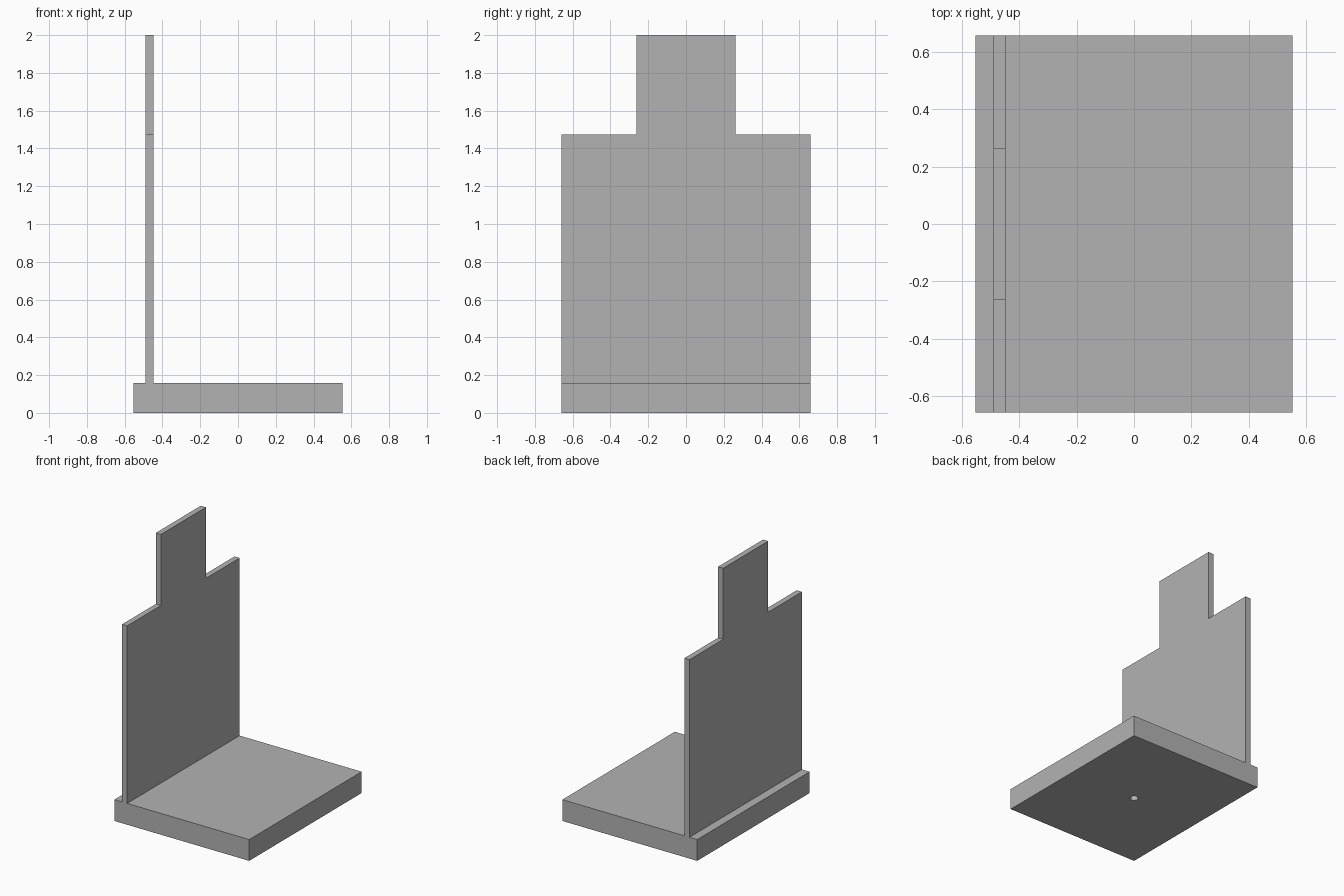
import bpy, bmesh

if "Cube" in bpy.data.objects:
    bpy.data.objects.remove(bpy.data.objects["Cube"])

U = 2 / 38  # one design unit; the whole stand is 38 units tall

grey = bpy.data.materials.new("plain grey")
grey.diffuse_color = (0.45, 0.45, 0.45, 1)
grey.use_nodes = True
grey.node_tree.nodes["Principled BSDF"].inputs["Base Color"].default_value = grey.diffuse_color


def extruded(name, outline, vector):
    """Solid made by pushing a flat outline along a vector."""
    bm = bmesh.new()
    face = bm.faces.new([bm.verts.new([c * U for c in p]) for p in outline])
    moved = bmesh.ops.extrude_face_region(bm, geom=[face])["geom"]
    bmesh.ops.translate(bm, vec=[c * U for c in vector],
                        verts=[v for v in moved if isinstance(v, bmesh.types.BMVert)])
    bmesh.ops.recalc_face_normals(bm, faces=bm.faces)
    mesh = bpy.data.meshes.new(name)
    bm.to_mesh(mesh)
    bm.free()
    mesh.materials.append(grey)
    obj = bpy.data.objects.new(name, mesh)
    bpy.context.collection.objects.link(obj)
    return obj


# Base slab
base = extruded("base", [(-10.5, -12.5, 0), (10.5, -12.5, 0),
                         (10.5, 12.5, 0), (-10.5, 12.5, 0)], (0, 0, 3))

# Small blind hole in the centre of the underside
bpy.ops.mesh.primitive_cylinder_add(vertices=16, radius=0.55 * U, depth=3 * U,
                                    location=(0, 0, 0))
cutter = bpy.context.object
cutter.name = "hole_cutter"
cutter.data.materials.append(grey)
cutter.hide_render = True
cutter.hide_set(True)
hole = base.modifiers.new("underside hole", 'BOOLEAN')
hole.operation = 'DIFFERENCE'
hole.solver = 'EXACT'
hole.object = cutter

# Upright panel with a square tab on top
half = [(12.5, 3), (12.5, 28), (5, 28), (5, 38)]
profile = half + [(-y, z) for y, z in reversed(half)]
extruded("upright_panel", [(-9.3, y, z) for y, z in profile], (0.8, 0, 0))
